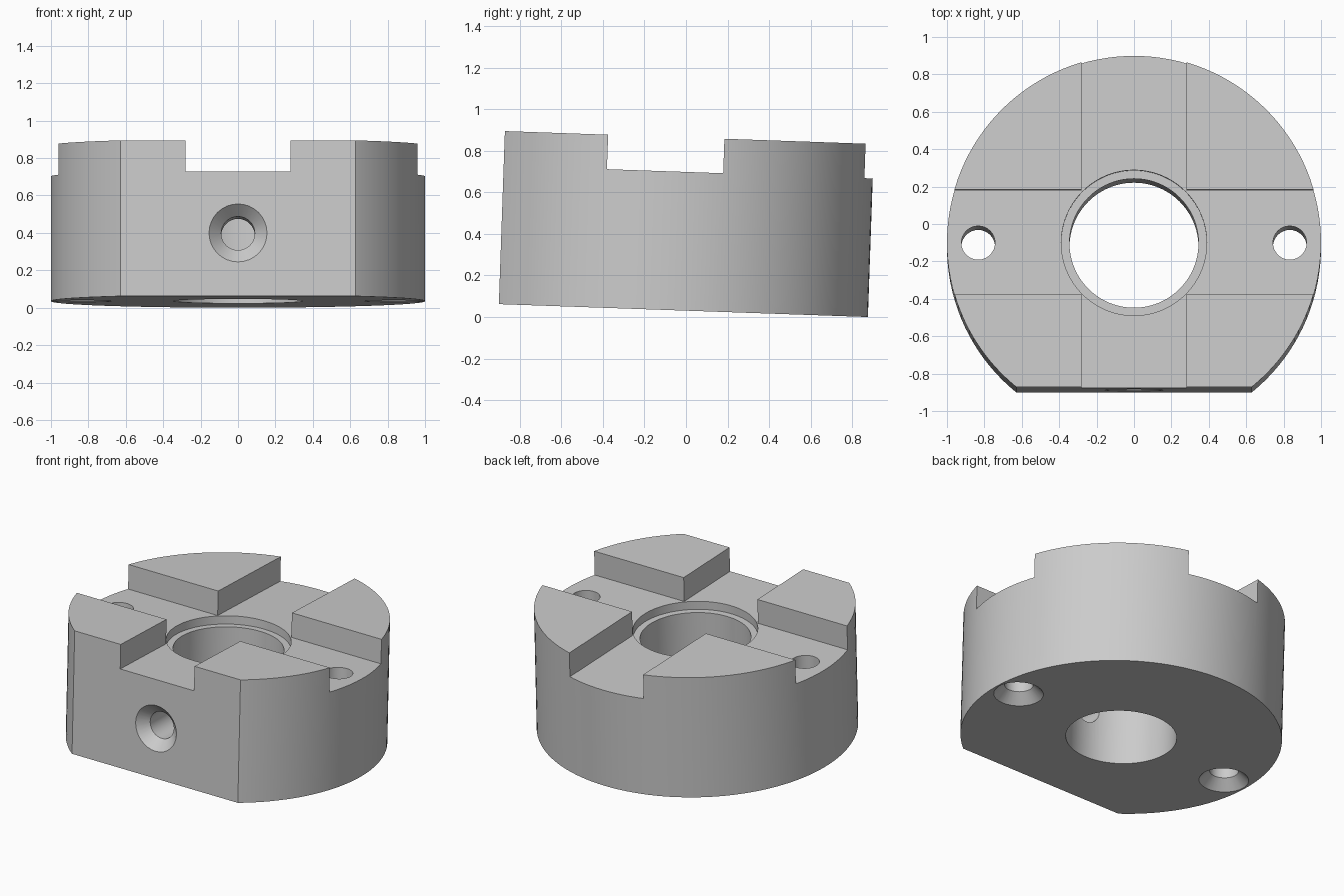
import bpy, bmesh, math
from mathutils import Matrix

if "Cube" in bpy.data.objects:
    bpy.data.objects.remove(bpy.data.objects["Cube"])

H = 0.833       # full height
FLOOR = 0.667   # slot floor height
FLAT = 0.777    # distance from axis to the front flat
SLOT = 0.28     # slot half width
TILT = math.radians(2)


def make_object(name, bm):
    bmesh.ops.recalc_face_normals(bm, faces=bm.faces)
    mesh = bpy.data.meshes.new(name)
    bm.to_mesh(mesh)
    bm.free()
    ob = bpy.data.objects.new(name, mesh)
    bpy.context.collection.objects.link(ob)
    return ob


def turned(name, profile, sides, matrix=Matrix()):
    """Closed solid turned around z from (radius, height) points."""
    bm = bmesh.new()
    rings = [[bm.verts.new((r * math.cos(math.tau * i / sides),
                            r * math.sin(math.tau * i / sides), z))
              for i in range(sides)] for r, z in profile]
    for a, b in zip(rings, rings[1:]):
        for i in range(sides):
            j = (i + 1) % sides
            bm.faces.new((a[i], a[j], b[j], b[i]))
    bm.faces.new(rings[0])
    bm.faces.new(rings[-1])
    bm.transform(matrix)
    return make_object(name, bm)


def prism(name, outline, z0, z1):
    bm = bmesh.new()
    face = bm.faces.new([bm.verts.new((x, y, z0)) for x, y in outline])
    top = bmesh.ops.extrude_face_region(bm, geom=[face])["geom"]
    bmesh.ops.translate(bm, vec=(0, 0, z1 - z0),
                        verts=[v for v in top if isinstance(v, bmesh.types.BMVert)])
    return make_object(name, bm)


# Round body
body = turned("collar_body", [(1, 0), (1, H)], 128)

# Front flat
cutters = [prism("flat_cutter", [(-2, -2), (2, -2), (2, -FLAT), (-2, -FLAT)], -1, 2)]

# Crossed slots in the top
s, L = SLOT, 1.5
cross = [(s, s), (s, L), (-s, L), (-s, s), (-L, s), (-L, -s),
         (-s, -s), (-s, -L), (s, -L), (s, -s), (L, -s), (L, s)]
cutters.append(prism("slot_cutter", cross, FLOOR, 1.2))

# Central bore with shallow counterbore
cutters.append(turned("bore_cutter", [(0.345, -0.2), (0.345, FLOOR - 0.056),
                                      (0.389, FLOOR - 0.056), (0.389, 1.1)], 96))


# Countersunk screw holes: two from below, one from the front flat
def screw_profile(depth):
    return [(0.175, -0.02), (0.09, 0.065), (0.09, depth)]


for side in (-1, 1):
    cutters.append(turned("screw_hole_cutter", screw_profile(1.0), 32,
                          Matrix.Translation((side * 0.833, 0, 0))))
cutters.append(turned("front_hole_cutter", screw_profile(0.65), 32,
                      Matrix.Translation((0, -FLAT, 0.338))
                      @ Matrix.Rotation(math.radians(-90), 4, 'X')))

# Cut everything out of the body, then discard the cutters
bpy.context.view_layer.objects.active = body
body.select_set(True)
for c in cutters:
    c.hide_render = True
    mod = body.modifiers.new(c.name, 'BOOLEAN')
    mod.operation = 'DIFFERENCE'
    mod.solver = 'EXACT'
    mod.object = c
    bpy.ops.object.modifier_apply(modifier=mod.name)
for c in cutters:
    bpy.data.objects.remove(c, do_unlink=True)

bpy.ops.object.shade_smooth_by_angle(angle=math.radians(25))

# Slight backward lean of the whole part, resting on its rear edge
body.rotation_euler = (-TILT, 0, 0)
body.location = (0, -0.124, math.sin(TILT))
